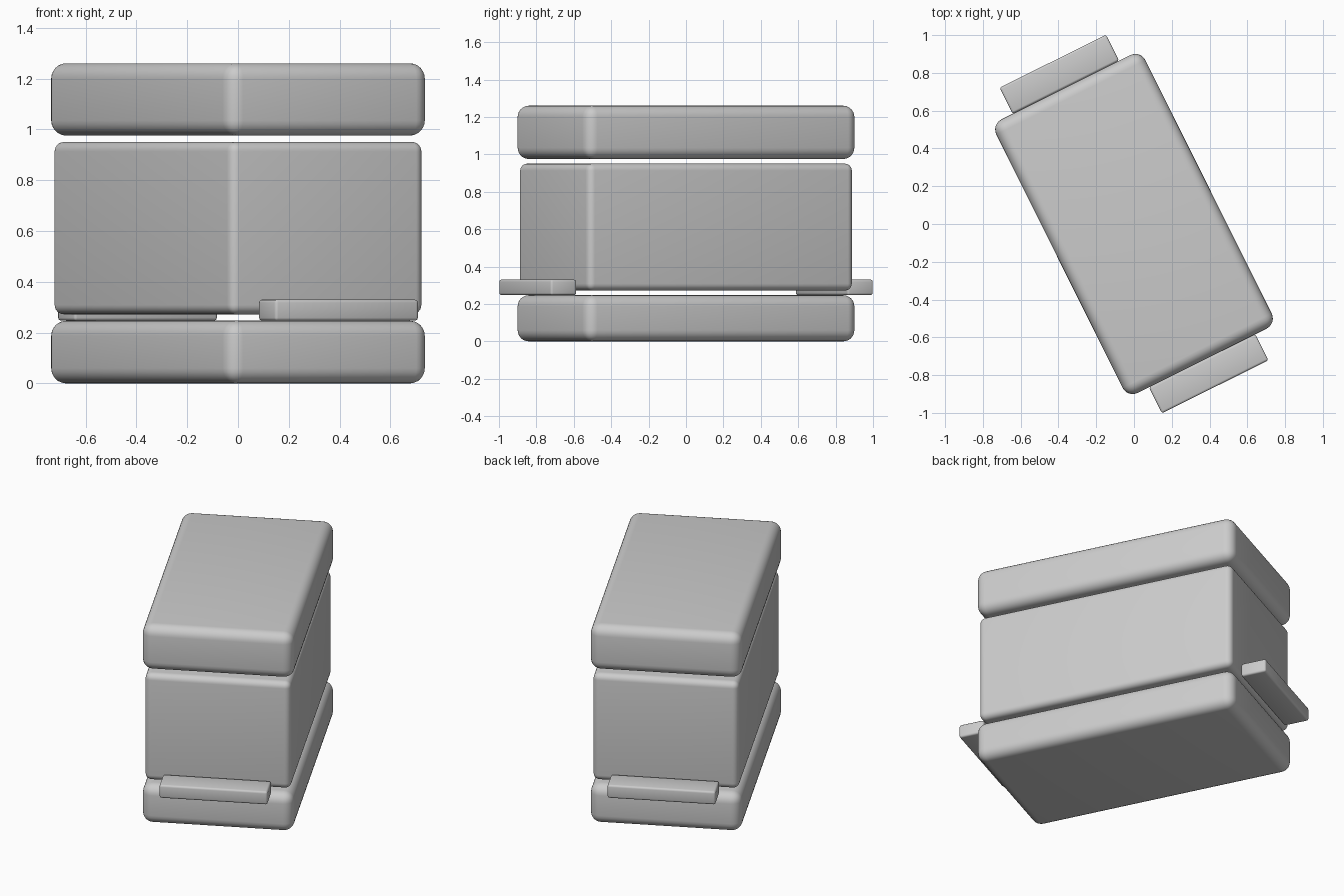
import bpy
import math

cube = bpy.data.objects.get("Cube")
if cube:
    bpy.data.objects.remove(cube, do_unlink=True)

TURN = math.radians(26.5)

grey = bpy.data.materials.new("plain grey")
grey.use_nodes = True
colour = (0.6, 0.6, 0.6, 1)
grey.diffuse_color = colour
grey.node_tree.nodes["Principled BSDF"].inputs["Base Color"].default_value = colour


def rounded_block(name, half_x, half_y, bottom, top, radius, segments, offset=0):
    """Rounded box in the turned frame, pushed along its long axis by offset."""
    location = (-math.sin(TURN) * offset, math.cos(TURN) * offset, (bottom + top) / 2)
    bpy.ops.mesh.primitive_cube_add(size=2, location=location, rotation=(0, 0, TURN))
    block = bpy.context.object
    block.name = name
    block.scale = (half_x, half_y, (top - bottom) / 2)
    bpy.ops.object.transform_apply(location=False, rotation=False, scale=True)
    bevel = block.modifiers.new("rounded edges", "BEVEL")
    bevel.width = radius
    bevel.segments = segments
    block.data.materials.append(grey)
    bpy.ops.object.shade_smooth()
    return block


# Stacked slabs
rounded_block("base", 0.441, 0.809, 0, 0.247, 0.06, 6)
rounded_block("body", 0.425, 0.793, 0.272, 0.95, 0.037, 6)
rounded_block("lid", 0.441, 0.809, 0.975, 1.26, 0.06, 6)

# Ledges at both short ends
for name, side in (("front_ledge", -1), ("back_ledge", 1)):
    rounded_block(name, 0.315, 0.077, 0.247, 0.33, 0.012, 3, side * 0.886)
